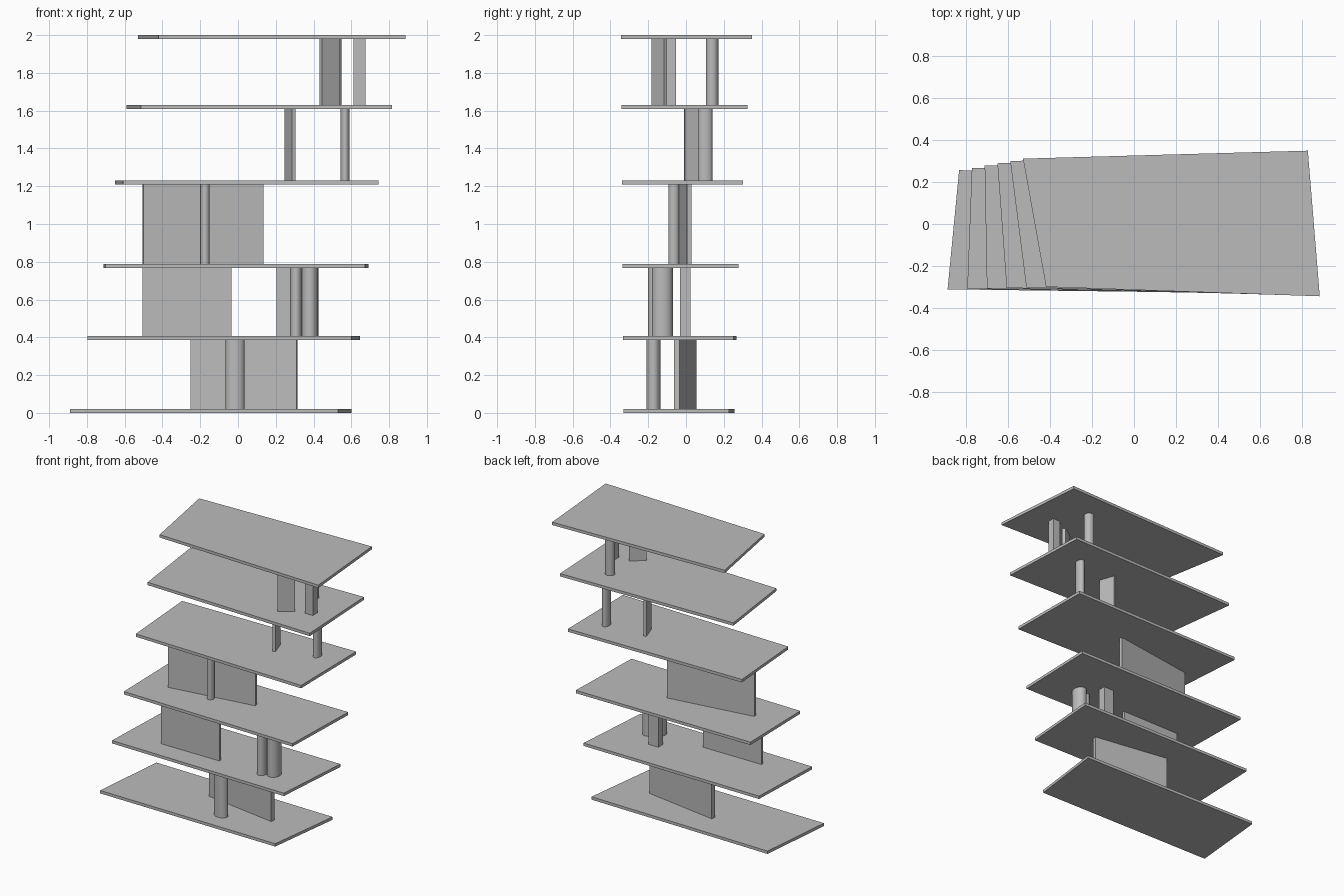
import bpy, bmesh, math
from mathutils import Vector

cube = bpy.data.objects.get("Cube")
if cube:
    bpy.data.objects.remove(cube, do_unlink=True)

grey = bpy.data.materials.new("plain grey")
grey.use_nodes = True
grey.diffuse_color = (0.5, 0.5, 0.5, 1)
grey.node_tree.nodes["Principled BSDF"].inputs["Base Color"].default_value = (0.5, 0.5, 0.5, 1)

SLAB = 0.021
LEVELS = [0.0, 0.387, 0.767, 1.21, 1.609, 1.979]  # underside of each slab


def prism(name, outline, z0, z1, smooth=False):
    """Extrude a flat outline from z0 up to z1."""
    bm = bmesh.new()
    face = bm.faces.new([bm.verts.new((x, y, z0)) for x, y in outline])
    top = bmesh.ops.extrude_face_region(bm, geom=[face])["geom"]
    bmesh.ops.translate(bm, vec=(0, 0, z1 - z0),
                        verts=[v for v in top if isinstance(v, bmesh.types.BMVert)])
    bmesh.ops.recalc_face_normals(bm, faces=bm.faces)
    mesh = bpy.data.meshes.new(name)
    bm.to_mesh(mesh)
    bm.free()
    mesh.materials.append(grey)
    obj = bpy.data.objects.new(name, mesh)
    bpy.context.collection.objects.link(obj)
    if smooth:
        bpy.ops.object.select_all(action='DESELECT')
        obj.select_set(True)
        bpy.context.view_layer.objects.active = obj
        bpy.ops.object.shade_smooth_by_angle(angle=math.radians(40))


def storey(n):
    return LEVELS[n] + SLAB, LEVELS[n + 1]


def wall(name, n, start, end, thick=0.024):
    """Thin upright wall along a centre line."""
    a, b = Vector(start), Vector(end)
    d = (b - a).normalized()
    side = Vector((-d.y, d.x)) * thick / 2
    prism(name, [a - side, b - side, b + side, a + side], *storey(n))


def column(name, n, x, y, rx, ry, sides=40):
    """Upright column with an oval section."""
    ring = [(x + rx * math.cos(2 * math.pi * i / sides),
             y + ry * math.sin(2 * math.pi * i / sides)) for i in range(sides)]
    prism(name, ring, *storey(n), smooth=True)


def post(name, n, x, y, hx, hy):
    """Rectangular post."""
    prism(name, [(x - hx, y - hy), (x + hx, y - hy),
                 (x + hx, y + hy), (x - hx, y + hy)], *storey(n))


# Floor slabs, drifting steadily from the ground outline to the roof outline
ground = [(-0.89, -0.312), (0.53, -0.33), (0.60, 0.228), (-0.835, 0.257)]
roof = [(-0.42, -0.30), (0.887, -0.345), (0.83, 0.35), (-0.53, 0.312)]
for i, z in enumerate(LEVELS):
    outline = [Vector(g).lerp(Vector(r), i / 5) for g, r in zip(ground, roof)]
    prism(f"floor_slab_{i + 1}", outline, z, z + SLAB)

# Walls
wall("wall_1", 0, (-0.248, 0.041), (0.313, -0.048), 0.03)
wall("wall_2", 1, (-0.505, -0.155), (-0.035, -0.155), 0.02)
wall("wall_3", 2, (-0.503, -0.075), (0.133, 0.018))
wall("wall_4", 4 - 1, (0.295, -0.008), (0.257, 0.105), 0.021)
wall("wall_5", 4, (0.438, -0.174), (0.533, -0.107), 0.024)

# Oval columns
column("column_1", 0, -0.015, -0.172, 0.05, 0.037)
column("column_2a", 1, 0.307, -0.16, 0.031, 0.04)
column("column_2b", 1, 0.38, -0.125, 0.045, 0.055)
column("column_3", 2, -0.174, -0.064, 0.024, 0.028)
column("column_4", 3, 0.567, 0.102, 0.024, 0.037)
column("column_5", 4, 0.514, 0.138, 0.035, 0.033)

# Rectangular posts
post("post_2", 1, 0.245, -0.003, 0.04, 0.028)
post("post_5", 4, 0.643, -0.078, 0.031, 0.026)
